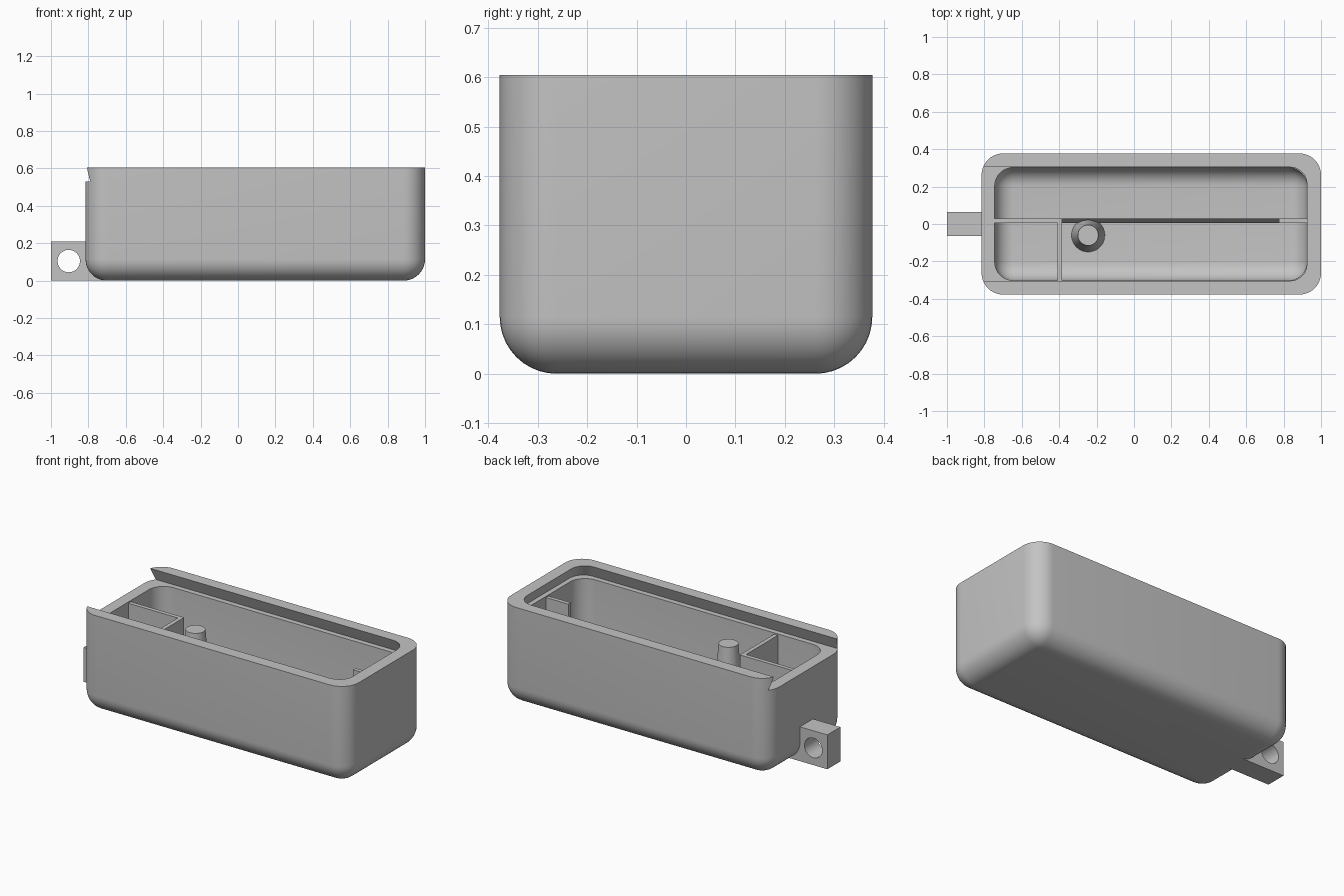
import bpy, bmesh, math
from mathutils import Matrix, Vector

if "Cube" in bpy.data.objects:
    bpy.data.objects.remove(bpy.data.objects["Cube"])

grey = bpy.data.materials.new("light grey plastic")
grey.use_nodes = True
COLOUR = (0.55, 0.55, 0.55, 1)
grey.diffuse_color = COLOUR
grey.node_tree.nodes["Principled BSDF"].inputs["Base Color"].default_value = COLOUR


def finish(name, bm):
    bmesh.ops.recalc_face_normals(bm, faces=bm.faces)
    mesh = bpy.data.meshes.new(name)
    bm.to_mesh(mesh)
    bm.free()
    mesh.materials.append(grey)
    obj = bpy.data.objects.new(name, mesh)
    bpy.context.collection.objects.link(obj)
    return obj


def box(name, low, high, radius=0):
    """Box between two corners; a radius rounds every edge but the top rim."""
    low, high = Vector(low), Vector(high)
    bm = bmesh.new()
    bmesh.ops.create_cube(bm, size=1)
    for v in bm.verts:
        v.co = (low + high) / 2 + v.co * (high - low)
    if radius:
        edges = [e for e in bm.edges if min(v.co.z for v in e.verts) < high.z - 1e-4]
        bmesh.ops.bevel(bm, geom=edges, offset=radius, segments=10,
                        profile=0.5, affect='EDGES', clamp_overlap=False)
    return finish(name, bm)


def cone(name, r1, r2, depth, matrix):
    bm = bmesh.new()
    bmesh.ops.create_cone(bm, cap_ends=True, segments=40, radius1=r1,
                          radius2=r2, depth=depth, matrix=matrix)
    return finish(name, bm)


def prism(name, rings):
    """Solid lofted between two matching outlines."""
    bm = bmesh.new()
    a, b = [[bm.verts.new(p) for p in ring] for ring in rings]
    bm.faces.new(a)
    bm.faces.new(b)
    for i in range(len(a)):
        j = (i + 1) % len(a)
        bm.faces.new((a[i], a[j], b[j], b[i]))
    return finish(name, bm)


def combine(obj, other, operation):
    mod = obj.modifiers.new(operation, 'BOOLEAN')
    mod.object, mod.operation, mod.solver = other, operation, 'EXACT'
    bpy.context.view_layer.update()
    graph = bpy.context.evaluated_depsgraph_get()
    mesh = bpy.data.meshes.new_from_object(obj.evaluated_get(graph))
    obj.modifiers.clear()
    obj.data = mesh
    bpy.data.objects.remove(other)


def slot_outline(z):
    """Dovetail slot outline at height z: open on -x, rounded on +x."""
    grow = (0.605 - z) * 0.4
    half, end, r = 0.304 + grow, 0.925 + grow, 0.09
    pts = [(-0.95, half, z), (-0.95, -half, z)]
    for side in (-1, 1):
        for i in range(7):
            t = math.radians(15 * i if side > 0 else 15 * i - 90)
            pts.append((end - r + r * math.cos(t), side * (half - r) + r * math.sin(t), z))
    return pts


# Case: rounded shell with a pierced lug, hollowed and slotted for a sliding lid
case = box("case", (-0.815, -0.377, 0), (1, 0.377, 0.605), 0.115)
lug = box("lug", (-1, -0.063, 0), (-0.68, 0.063, 0.21))
hole = cone("hole", 0.06, 0.06, 0.4,
            Matrix.Translation((-0.905, 0, 0.105)) @ Matrix.Rotation(math.pi / 2, 4, 'X'))
combine(lug, hole, 'DIFFERENCE')
combine(case, lug, 'UNION')
combine(case, box("cavity", (-0.745, -0.302, 0.07), (0.925, 0.302, 0.57), 0.1), 'DIFFERENCE')
combine(case, prism("slot", [slot_outline(0.53), slot_outline(0.65)]), 'DIFFERENCE')

# Inner walls: full-height ends of the divider and a cross wall
TOP = 0.522
box("divider_right", (-0.76, 0.005, 0.05), (-0.385, 0.03, TOP))
box("divider_left", (0.775, 0.005, 0.05), (0.94, 0.03, TOP))
box("cross_wall", (-0.41, -0.315, 0.05), (-0.385, 0.01, TOP))

# Low sloped sill between the divider ends
profile = [(0.005, 0.05), (0.03, 0.05), (0.03, 0.2), (0.005, 0.13)]
prism("divider_sill", [[(x, y, z) for y, z in profile] for x in (-0.39, 0.78)])

# Tapered post
post = cone("post", 0.09, 0.055, TOP - 0.06,
            Matrix.Translation((-0.245, -0.06, (TOP + 0.06) / 2)))

# Smooth rounded parts, sharp elsewhere
for obj in (case, post):
    bpy.ops.object.select_all(action='DESELECT')
    obj.select_set(True)
    bpy.context.view_layer.objects.active = obj
    bpy.ops.object.shade_smooth_by_angle(angle=math.radians(30))
